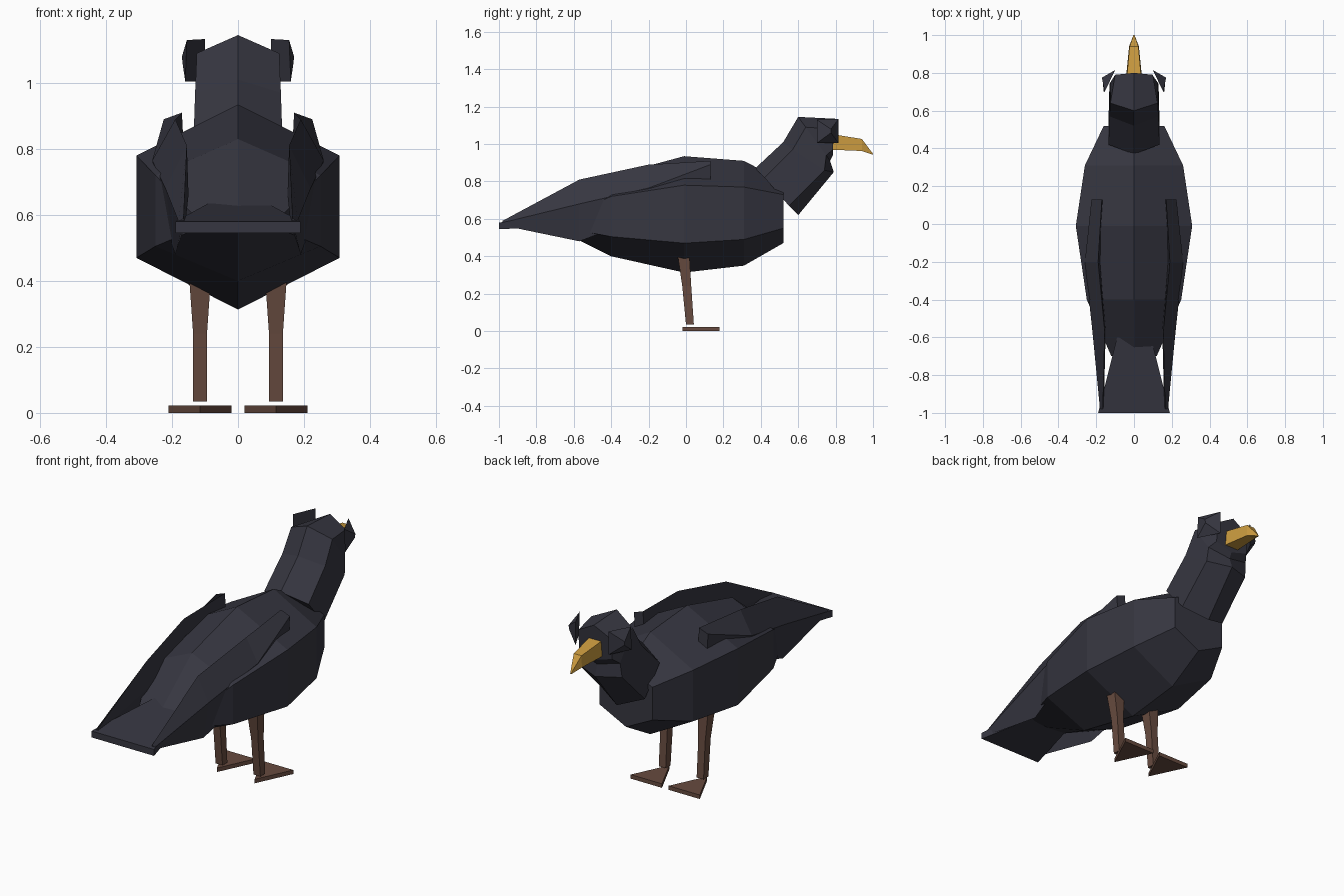
import bpy
import bmesh

old = bpy.data.objects.get("Cube")
if old:
    bpy.data.objects.remove(old, do_unlink=True)


def material(name, r, g, b):
    m = bpy.data.materials.new(name)
    m.use_nodes = True
    m.diffuse_color = (r, g, b, 1)
    m.node_tree.nodes["Principled BSDF"].inputs["Base Color"].default_value = (r, g, b, 1)
    return m


FEATHER = material("dark_feather", 0.037, 0.037, 0.052)
GOLD = material("beak_gold", 0.6, 0.33, 0.05)
BROWN = material("leg_brown", 0.135, 0.07, 0.05)


def loft(name, rings, mat, side=1):
    """Skin matching rings of points and cap both ends; side=-1 mirrors in x."""
    bm = bmesh.new()
    loops = [[bm.verts.new((side * x, y, z)) for x, y, z in ring] for ring in rings]
    n = len(loops[0])
    for a, b in zip(loops, loops[1:]):
        for i in range(n):
            j = (i + 1) % n
            bm.faces.new((a[i], a[j], b[j], b[i]))
    bm.faces.new(loops[0])
    bm.faces.new(loops[-1])
    bmesh.ops.recalc_face_normals(bm, faces=bm.faces)
    mesh = bpy.data.meshes.new(name)
    bm.to_mesh(mesh)
    bm.free()
    mesh.materials.append(mat)
    obj = bpy.data.objects.new(name, mesh)
    bpy.context.collection.objects.link(obj)
    return obj


def hexagon(w, top, up, low, bottom):
    """Six-sided ring from four (y, z) points and a half width."""
    return [(0, *top), (w, *up), (w, *low), (0, *bottom), (-w, *low), (-w, *up)]


def box_ring(x, w, y0, y1, z):
    return [(x - w, y0, z), (x + w, y0, z), (x + w, y1, z), (x - w, y1, z)]


# Body: y, half width, top, upper side, lower side, bottom
body = [(0.52, 0.16, 0.80, 0.73, 0.55, 0.47), (0.31, 0.26, 0.91, 0.77, 0.49, 0.35),
        (-0.01, 0.308, 0.935, 0.78, 0.47, 0.313), (-0.4, 0.25, 0.83, 0.72, 0.505, 0.4),
        (-0.7, 0.12, 0.59, 0.585, 0.56, 0.55)]
loft("body", [hexagon(w, *[(y, z) for z in zs]) for y, w, *zs in body], FEATHER)

# Neck and head: rings tilt from the chest to the face
loft("neck_and_head", [
    hexagon(0.135, (0.37, 0.87), (0.42, 0.82), (0.55, 0.67), (0.6, 0.62)),
    hexagon(0.13, (0.52, 1.01), (0.57, 0.97), (0.74, 0.86), (0.79, 0.85)),
    hexagon(0.125, (0.6, 1.145), (0.64, 1.09), (0.75, 0.94), (0.77, 0.91)),
    hexagon(0.1, (0.8, 1.135), (0.79, 1.08), (0.785, 0.97), (0.785, 0.94)),
], FEATHER)

# Tail fan
loft("tail", [
    [(-w, y, low), (w, y, low), (w, y, top), (-w, y, top)]
    for y, w, low, top in [(-1, 0.19, 0.545, 0.58), (-0.6, 0.09, 0.56, 0.635)]
], FEATHER)

# Beak with hooked tip
loft("beak", [
    [(-w, y, low), (w, y, low), (w * 0.9, y, top), (-w * 0.9, y, top)]
    for y, w, low, top in [(0.77, 0.043, 0.97, 1.055), (0.94, 0.026, 0.963, 1.027),
                           (1.0, 0.003, 0.943, 0.948)]
], GOLD)

# Wing sections: y, then (x, z) of top, ridge, bottom and inner edge
wing = [(0.13, (0.17, 0.91), (0.225, 0.89), (0.22, 0.81), (0.165, 0.81)),
        (-0.2, (0.19, 0.89), (0.26, 0.765), (0.24, 0.62), (0.18, 0.8)),
        (-0.57, (0.155, 0.81), (0.22, 0.68), (0.19, 0.48), (0.15, 0.66)),
        (-0.98, (0.165, 0.59), (0.18, 0.58), (0.17, 0.565), (0.16, 0.57))]

for side, label in ((1, "left"), (-1, "right")):
    loft(label + "_wing", [[(x, y, z) for x, z in pts] for y, *pts in wing], FEATHER, side)

    # Triangular feather plate beside the face
    loft(label + "_cheek_plate", [
        [(0.1, 0.815, 1.005), (0.168, 0.775, 1.06), (0.16, 0.7, 1.005)],
        [(0.1, 0.815, 1.133), (0.17, 0.775, 1.08), (0.155, 0.7, 1.13)],
    ], FEATHER, side)

    # Tapered leg
    loft(label + "_leg", [
        box_ring(0.115, 0.033, -0.045, 0.018, 0.41),
        box_ring(0.115, 0.021, -0.02, 0.028, 0.24),
        box_ring(0.115, 0.021, 0.0, 0.042, 0.035),
    ], BROWN, side)

    # Webbed foot
    loft(label + "_foot", [
        [(0.115, -0.02, z), (0.21, 0.18, z), (0.02, 0.18, z)] for z in (0, 0.022)
    ], BROWN, side)
